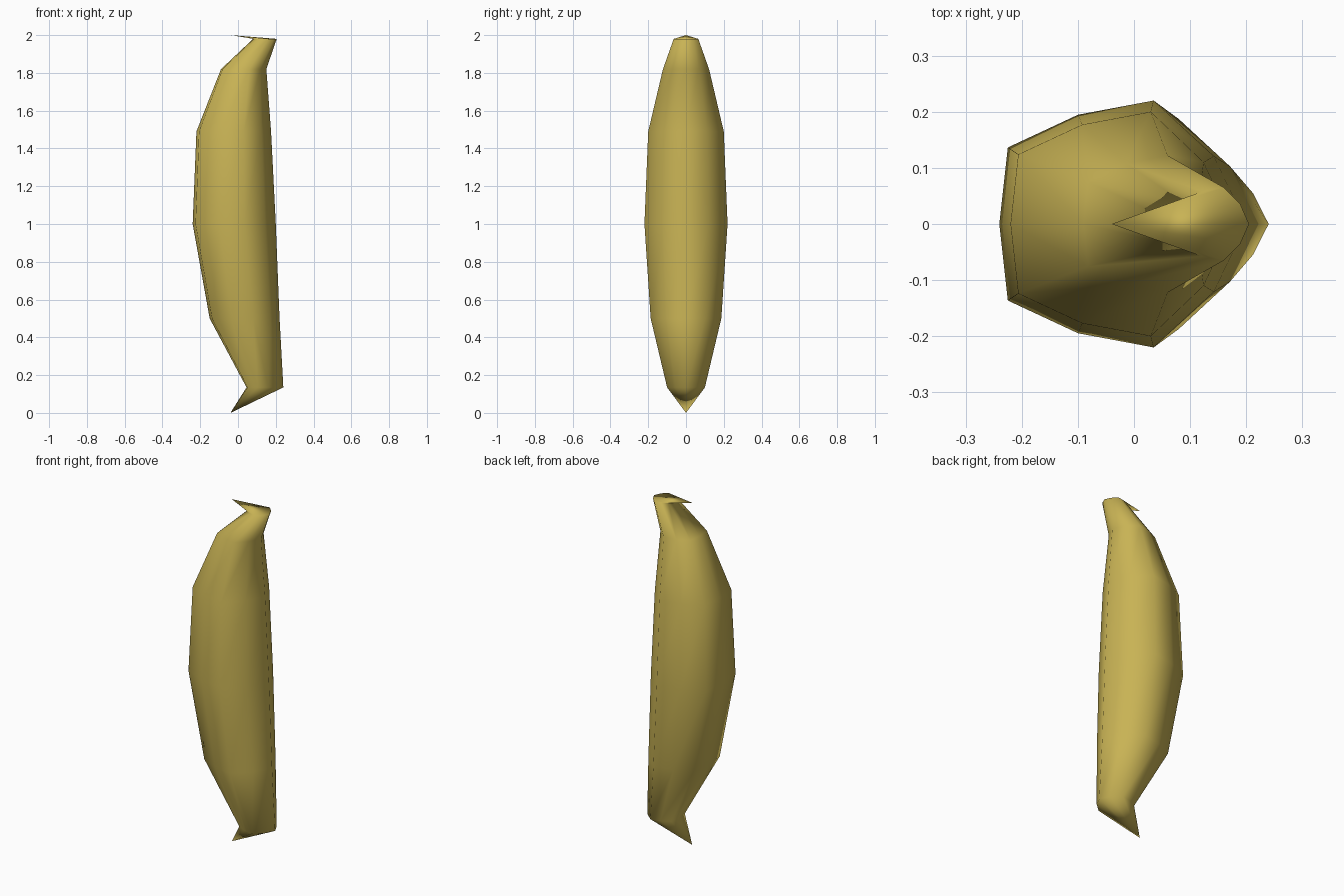
import bpy
import bmesh

cube = bpy.data.objects.get("Cube")
if cube:
    bpy.data.objects.remove(cube)

# Skin colour
skin = bpy.data.materials.new("ripe yellow")
skin.use_nodes = True
colour = (0.58, 0.45, 0.09, 1)
skin.diffuse_color = colour
skin.node_tree.nodes["Principled BSDF"].inputs["Base Color"].default_value = colour

# Sections: height, belly x, widest x, back ridge x, half width
SECTIONS = [
    (0.135, 0.045, 0.16, 0.24, 0.10),
    (0.50, -0.15, 0.08, 0.22, 0.187),
    (1.00, -0.24, 0.035, 0.20, 0.22),
    (1.49, -0.22, 0.03, 0.175, 0.20),
    (1.82, -0.09, 0.06, 0.15, 0.122),
    (1.98, 0.08, 0.16, 0.205, 0.065),
]


def section(bm, z, belly, wide, ridge, half):
    """One ten-sided ring, mirrored across y = 0."""
    side = [
        (belly + 0.055 * (wide - belly), 0.62 * half),
        (belly + 0.51 * (wide - belly), 0.885 * half),
        (wide, half),
        (wide + 0.65 * (ridge - wide), 0.55 * half),
    ]
    outline = [(belly, 0)] + [(x, -y) for x, y in side]
    outline += [(ridge, 0)] + side[::-1]
    return [bm.verts.new((x, y, z)) for x, y in outline]


def pairs(ring):
    return zip(ring, ring[1:] + ring[:1])


# Fruit body: rings joined by quads, each end drawn to an off-centre tip
bm = bmesh.new()
rings = [section(bm, *s) for s in SECTIONS]
for low, high in zip(rings, rings[1:]):
    for (a, b), (c, d) in zip(pairs(low), pairs(high)):
        bm.faces.new((a, b, d, c))
for ring, z in ((rings[0], 0), (rings[-1], 2)):
    tip = bm.verts.new((-0.04, 0, z))
    for a, b in pairs(ring):
        bm.faces.new((tip, b, a) if z == 0 else (tip, a, b))
for face in bm.faces:
    face.smooth = True

mesh = bpy.data.meshes.new("fruit_body")
bm.to_mesh(mesh)
bm.free()
mesh.materials.append(skin)
fruit = bpy.data.objects.new("fruit_body", mesh)
bpy.context.collection.objects.link(fruit)
